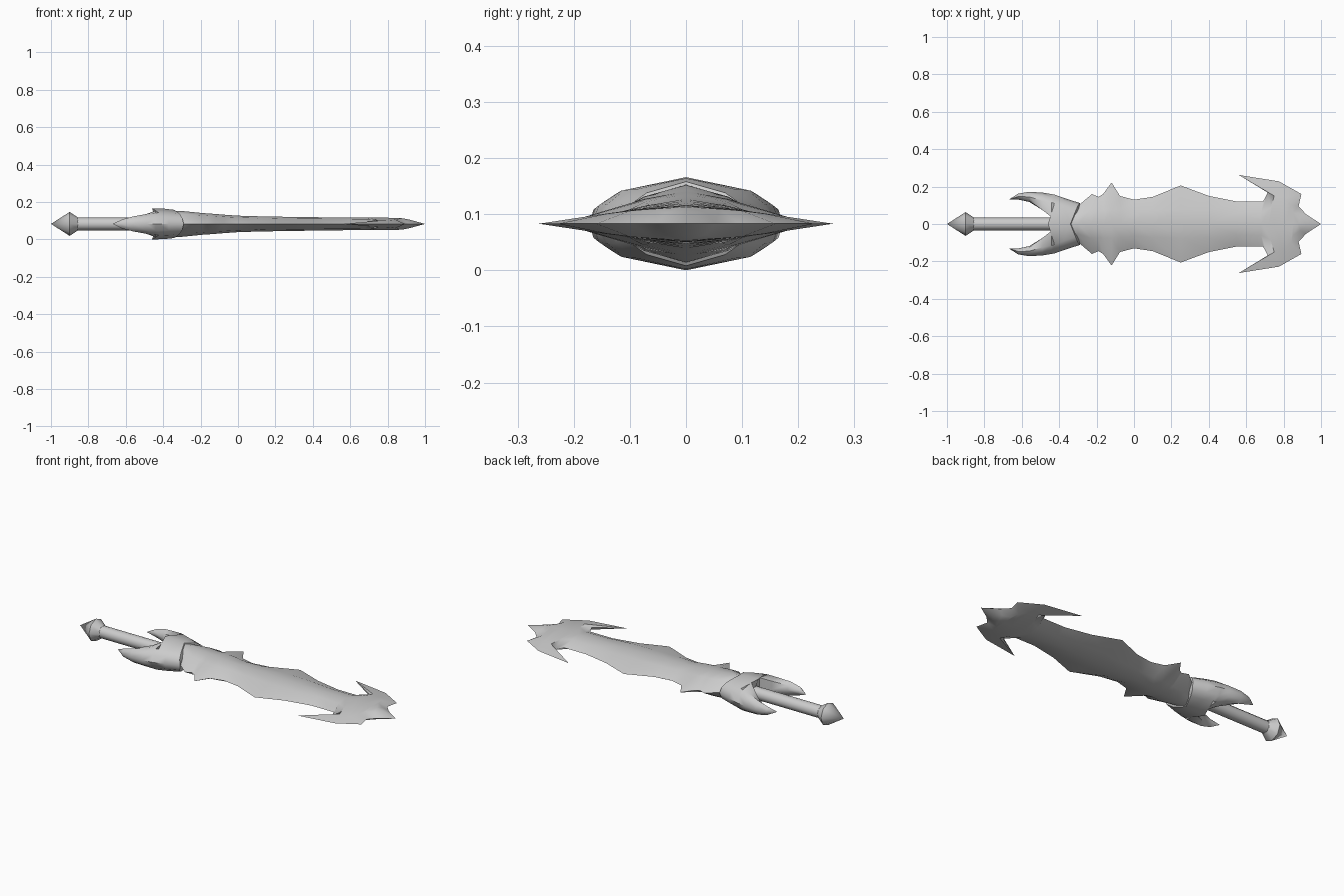
import bpy, bmesh, math

MID_Z = 0.083  # height of the sword's flat symmetry plane

steel = bpy.data.materials.new("grey steel")
steel.diffuse_color = (0.6, 0.6, 0.6, 1)


def finish(name, bm, angle):
    bmesh.ops.remove_doubles(bm, verts=bm.verts, dist=0.0004)
    bmesh.ops.recalc_face_normals(bm, faces=bm.faces)
    mesh = bpy.data.meshes.new(name)
    bm.to_mesh(mesh)
    bm.free()
    mesh.materials.append(steel)
    ob = bpy.data.objects.new(name, mesh)
    bpy.context.collection.objects.link(ob)
    ob.location.z = MID_Z
    bpy.ops.object.select_all(action='DESELECT')
    ob.select_set(True)
    bpy.context.view_layer.objects.active = ob
    bpy.ops.object.shade_smooth_by_angle(angle=math.radians(angle))
    return ob


def quarter_loft(name, rows, cap_row, angle):
    """Skin rows of points and mirror the patch over y and z."""
    bm = bmesh.new()
    for sy in (1, -1):
        for sz in (1, -1):
            grid = [[bm.verts.new((x, y * sy, z * sz)) for x, y, z in r] for r in rows]
            for a, b in zip(grid, grid[1:]):
                for i in range(len(a) - 1):
                    quad = (a[i], a[i + 1], b[i + 1], b[i])
                    if max(abs(v.co.y) for v in quad) > 1e-4:
                        bm.faces.new(quad)
            cap = grid[cap_row]
            centre = bm.verts.new((cap[0].co.x, 0, 0))
            for i in range(len(cap) - 1):
                bm.faces.new((cap[i], cap[i + 1], centre))
    # drop collapsed faces at tips
    bmesh.ops.dissolve_degenerate(bm, dist=0.0004, edges=bm.edges)
    return finish(name, bm, angle)


def lathe(name, profile, sides, angle):
    bm = bmesh.new()
    rings = [[bm.verts.new((x, r * math.cos(2 * math.pi * i / sides),
                            r * math.sin(2 * math.pi * i / sides)))
              for i in range(sides)] for x, r in profile]
    for a, b in zip(rings, rings[1:]):
        for i in range(sides):
            j = (i + 1) % sides
            bm.faces.new((a[i], a[j], b[j], b[i]))
    return finish(name, bm, angle)


# Blade: edge x, edge y, spine x, spine half thickness
stations = [
    (-0.36, 0.08, -0.36, 0.070), (-0.29, 0.105, -0.30, 0.069),
    (-0.225, 0.16, -0.23, 0.062), (-0.19, 0.145, -0.19, 0.058),
    (-0.165, 0.16, -0.16, 0.056), (-0.12, 0.222, -0.12, 0.053),
    (-0.075, 0.15, -0.07, 0.049), (0.0, 0.13, 0.0, 0.044),
    (0.10, 0.145, 0.10, 0.041), (0.25, 0.206, 0.25, 0.038),
    (0.40, 0.15, 0.40, 0.036), (0.55, 0.12, 0.55, 0.034),
    (0.69, 0.12, 0.68, 0.033)]
rows = []
for ex, ey, sx, h in stations:
    my = min(0.5 * ey, 0.075)
    rows.append([(sx, 0, h), (sx, my, h * 0.78), (ex, ey, 0)])
# Barbed head: spine, shoulder and edge points
rows += [
    [(0.72, 0, 0.033), (0.73, 0.085, 0.026), (0.715, 0.168, 0)],
    [(0.75, 0, 0.033), (0.75, 0.15, 0.017), (0.56, 0.262, 0)],
    [(0.80, 0, 0.033), (0.80, 0.14, 0.018), (0.775, 0.228, 0)],
    [(0.85, 0, 0.032), (0.84, 0.10, 0.023), (0.895, 0.16, 0)],
    [(0.88, 0, 0.030), (0.85, 0.06, 0.026), (0.88, 0.095, 0)],
    [(0.92, 0, 0.022), (0.89, 0.035, 0.020), (0.92, 0.052, 0)],
    [(1.0, 0, 0)] * 3]
quarter_loft("blade", rows, 0, 50)

# Guard: side prongs sweeping back from a collar, with a ridge point above the grip
guard = [
    [(-0.67, 0.13, 0)] * 5,
    [(-0.62, 0.162, 0), (-0.62, 0.158, 0.014), (-0.62, 0.147, 0.024),
     (-0.62, 0.135, 0.012), (-0.62, 0.131, 0)],
    [(-0.56, 0.172, 0), (-0.56, 0.165, 0.025), (-0.56, 0.145, 0.040),
     (-0.56, 0.124, 0.025), (-0.56, 0.118, 0)],
    [(-0.49, 0.168, 0), (-0.49, 0.155, 0.033), (-0.49, 0.125, 0.053),
     (-0.49, 0.075, 0.050), (-0.49, 0.075, 0)],
    [(-0.44, 0.160, 0), (-0.44, 0.142, 0.035), (-0.44, 0.115, 0.059),
     (-0.44, 0.036, 0.071), (-0.44, 0.036, 0)],
    [(-0.425, 0.157, 0), (-0.425, 0.140, 0.035), (-0.425, 0.110, 0.060),
     (-0.46, 0.0, 0.083), (-0.43, 0.0, 0)],
    [(-0.37, 0.138, 0), (-0.37, 0.124, 0.035), (-0.375, 0.09, 0.061),
     (-0.39, 0.0, 0.081), (-0.37, 0.0, 0)],
    [(-0.29, 0.112, 0), (-0.298, 0.102, 0.032), (-0.312, 0.07, 0.055),
     (-0.34, 0.0, 0.075), (-0.33, 0.0, 0)]]
quarter_loft("guard", guard, -1, 45)

# Grip and pointed pommel
lathe("grip", [(-0.88, 0.034), (-0.36, 0.034)], 12, 40)
lathe("pommel", [(-1.0, 0), (-0.9, 0.064), (-0.855, 0.034), (-0.85, 0)], 8, 40)
